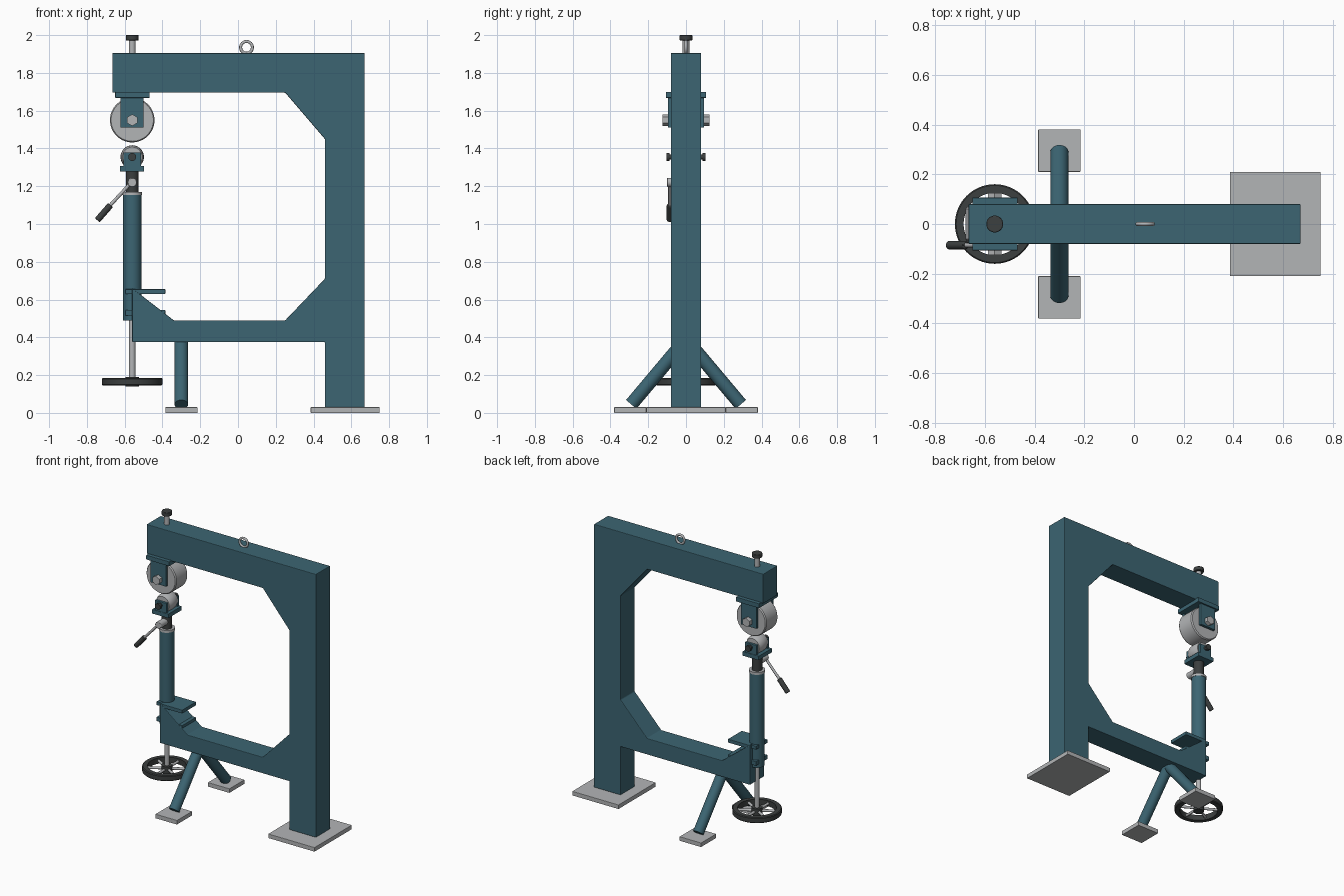
import bpy, bmesh, math
from mathutils import Vector

if "Cube" in bpy.data.objects:
    bpy.data.objects.remove(bpy.data.objects["Cube"])


def material(name, rgb):
    m = bpy.data.materials.new(name)
    m.use_nodes = True
    col = (*rgb, 1)
    m.diffuse_color = col
    m.node_tree.nodes["Principled BSDF"].inputs["Base Color"].default_value = col
    return m


TEAL = material("teal paint", (0.045, 0.13, 0.17))
STEEL = material("bright steel", (0.45, 0.46, 0.47))
BLACK = material("dark grey", (0.045, 0.05, 0.05))

AX = -0.56  # shared axis of the wheels, post and screw


def finish(name, bm, mat, bevel=0.0, smooth=False):
    bmesh.ops.recalc_face_normals(bm, faces=bm.faces)
    me = bpy.data.meshes.new(name)
    bm.to_mesh(me)
    bm.free()
    me.materials.append(mat)
    ob = bpy.data.objects.new(name, me)
    bpy.context.collection.objects.link(ob)
    if bevel:
        b = ob.modifiers.new("edge", 'BEVEL')
        b.width, b.segments, b.limit_method = bevel, 2, 'ANGLE'
    if smooth:
        bpy.ops.object.select_all(action='DESELECT')
        ob.select_set(True)
        bpy.context.view_layer.objects.active = ob
        bpy.ops.object.shade_smooth_by_angle(angle=math.radians(35))
    return ob


def box(name, mat, x, y, z, bevel=0.002):
    bm = bmesh.new()
    bmesh.ops.create_cube(bm, size=1)
    for v in bm.verts:
        v.co = [lo + (c + 0.5) * (hi - lo) for c, (lo, hi) in zip(v.co, (x, y, z))]
    return finish(name, bm, mat, bevel)


def rod(name, mat, a, b, r, r2=None, sides=32, bevel=0.0):
    a, b = Vector(a), Vector(b)
    bm = bmesh.new()
    bmesh.ops.create_cone(bm, cap_ends=True, segments=sides, radius1=r,
                          radius2=r if r2 is None else r2, depth=(b - a).length)
    rot = (b - a).to_track_quat('Z', 'Y')
    for v in bm.verts:
        v.co = rot @ v.co + (a + b) / 2
    return finish(name, bm, mat, bevel, sides > 8)


def lathe(name, mat, profile, centre, axis, steps=48, closed=False):
    """Spin (radius, height) points about an axis."""
    bm = bmesh.new()
    rot = Vector(axis).to_track_quat('Z', 'Y')
    rings = []
    for i in range(steps):
        t = 2 * math.pi * i / steps
        rings.append([bm.verts.new(rot @ Vector((r * math.cos(t), r * math.sin(t), h))
                                   + Vector(centre)) for r, h in profile])
    n = len(profile)
    for i in range(steps):
        p, q = rings[i], rings[(i + 1) % steps]
        for j in range(n if closed else n - 1):
            k = (j + 1) % n
            bm.faces.new((p[j], q[j], q[k], p[k]))
    if not closed:
        bm.faces.new([r[0] for r in rings])
        bm.faces.new([r[-1] for r in rings])
    return finish(name, bm, mat, 0, True)


# C-shaped frame with gussets
outline = [(0.46, 0.03), (0.67, 0.03), (0.67, 1.905), (-0.665, 1.905), (-0.665, 1.695),
           (0.25, 1.695), (0.46, 1.45), (0.46, 0.71), (0.25, 0.49), (-0.34, 0.49),
           (AX, 0.66), (AX, 0.375), (0.46, 0.375)]
bm = bmesh.new()
face = bm.faces.new([bm.verts.new((x, -0.08, z)) for x, z in outline])
ext = bmesh.ops.extrude_face_region(bm, geom=[face])["geom"]
bmesh.ops.translate(bm, vec=(0, 0.16, 0),
                    verts=[g for g in ext if isinstance(g, bmesh.types.BMVert)])
finish("frame", bm, TEAL, 0.004)

# Feet and splayed front legs
box("rear_foot", STEEL, (0.385, 0.75), (-0.21, 0.21), (0, 0.03))
for side, s in (("right", -1), ("left", 1)):
    y0, y1 = sorted((s * 0.21, s * 0.38))
    box("front_foot_" + side, STEEL, (-0.385, -0.215), (y0, y1), (0, 0.03))
    rod("front_leg_" + side, TEAL, (-0.3, 0, 0.39), (-0.3, s * 0.29, 0.045), 0.036)

# Lifting eye and top adjusting screw
ring = [(0.031 + 0.008 * math.cos(k * math.pi / 6), 0.008 * math.sin(k * math.pi / 6))
        for k in range(12)]
lathe("lifting_eye", STEEL, ring, (0.045, 0, 1.935), (0, 1, 0), closed=True)
rod("top_screw", STEEL, (AX, 0, 1.9), (AX, 0, 1.98), 0.018)
rod("top_knob", BLACK, (AX, 0, 1.972), (AX, 0, 2.0), 0.034, bevel=0.003)

# Upper wheel in its fork
box("upper_fork_plate", TEAL, (-0.65, -0.468), (-0.106, 0.106), (1.668, 1.7))
lathe("upper_wheel", STEEL, [(0.112, -0.068), (0.118, -0.06), (0.118, 0.06), (0.112, 0.068)],
      (AX, 0, 1.55), (0, 1, 0), 64)
rod("upper_axle", STEEL, (AX, -0.105, 1.55), (AX, 0.105, 1.55), 0.02)

# Lower wheel in its fork
box("lower_fork_plate", TEAL, (-0.625, -0.497), (-0.075, 0.075), (1.278, 1.308))
lathe("lower_wheel", STEEL, [(0.052, -0.05), (0.06, -0.03), (0.062, 0), (0.06, 0.03), (0.052, 0.05)],
      (AX, 0, 1.355), (0, 1, 0))
rod("lower_axle", STEEL, (AX, -0.095, 1.355), (AX, 0.095, 1.355), 0.012)

for side, s in (("front", -1), ("back", 1)):
    ys = sorted((s * 0.076, s * 0.096))
    box("upper_fork_cheek_" + side, TEAL, (-0.623, -0.5), ys, (1.51, 1.672))
    rod("upper_nut_" + side, STEEL, (AX, s * 0.095, 1.55), (AX, s * 0.125, 1.55), 0.031, sides=6)
    ys = sorted((s * 0.054, s * 0.072))
    box("lower_fork_cheek_" + side, TEAL, (-0.606, -0.514), ys, (1.3, 1.378))
    rod("lower_nut_" + side, BLACK, (AX, s * 0.088, 1.355), (AX, s * 0.104, 1.355), 0.021)
    rod("lower_washer_" + side, BLACK, (AX, s * 0.07, 1.355), (AX, s * 0.09, 1.355), 0.014)

# Telescoping post
rod("ram", BLACK, (AX, 0, 1.16), (AX, 0, 1.28), 0.034)
rod("collar", STEEL, (AX, 0, 1.153), (AX, 0, 1.17), 0.052)
rod("post_tube", TEAL, (AX, 0, 0.49), (AX, 0, 1.154), 0.049)
rod("lift_screw", STEEL, (AX, 0, 0.16), (AX, 0, 0.5), 0.017)

# Shelves that clamp the post to the frame
for name, z0, z1 in (("upper", 0.63, 0.655), ("lower", 0.515, 0.545)):
    box(name + "_shelf", TEAL, (AX, -0.385), (-0.078, 0.078), (z0, z1))
    box(name + "_clamp", TEAL, (-0.597, AX), (-0.065, 0.065), (z0, z1))

# Locking lever
rod("lever_boss", STEEL, (AX, -0.02, 1.22), (AX, -0.1, 1.22), 0.024, bevel=0.003)
rod("lever_arm", STEEL, (AX, -0.085, 1.225), (-0.685, -0.085, 1.09), 0.009, sides=16)
rod("lever_grip", BLACK, (-0.675, -0.085, 1.1), (-0.745, -0.085, 1.02), 0.017, bevel=0.004)

# Hand wheel with spokes
lathe("hand_wheel_rim", BLACK, [(0.125, -0.02), (0.155, -0.02), (0.16, -0.015),
                                (0.16, 0.015), (0.155, 0.02), (0.125, 0.02)],
      (AX, 0, 0.165), (0, 0, 1), 64, closed=True)
rod("hand_wheel_hub", BLACK, (AX, 0, 0.14), (AX, 0, 0.19), 0.035)
for i in range(6):
    t = math.pi * (2 * i + 1) / 6
    rod(f"hand_wheel_spoke_{i + 1}", STEEL, (AX, 0, 0.165),
        (AX + 0.13 * math.cos(t), 0.13 * math.sin(t), 0.165), 0.009, sides=16)
